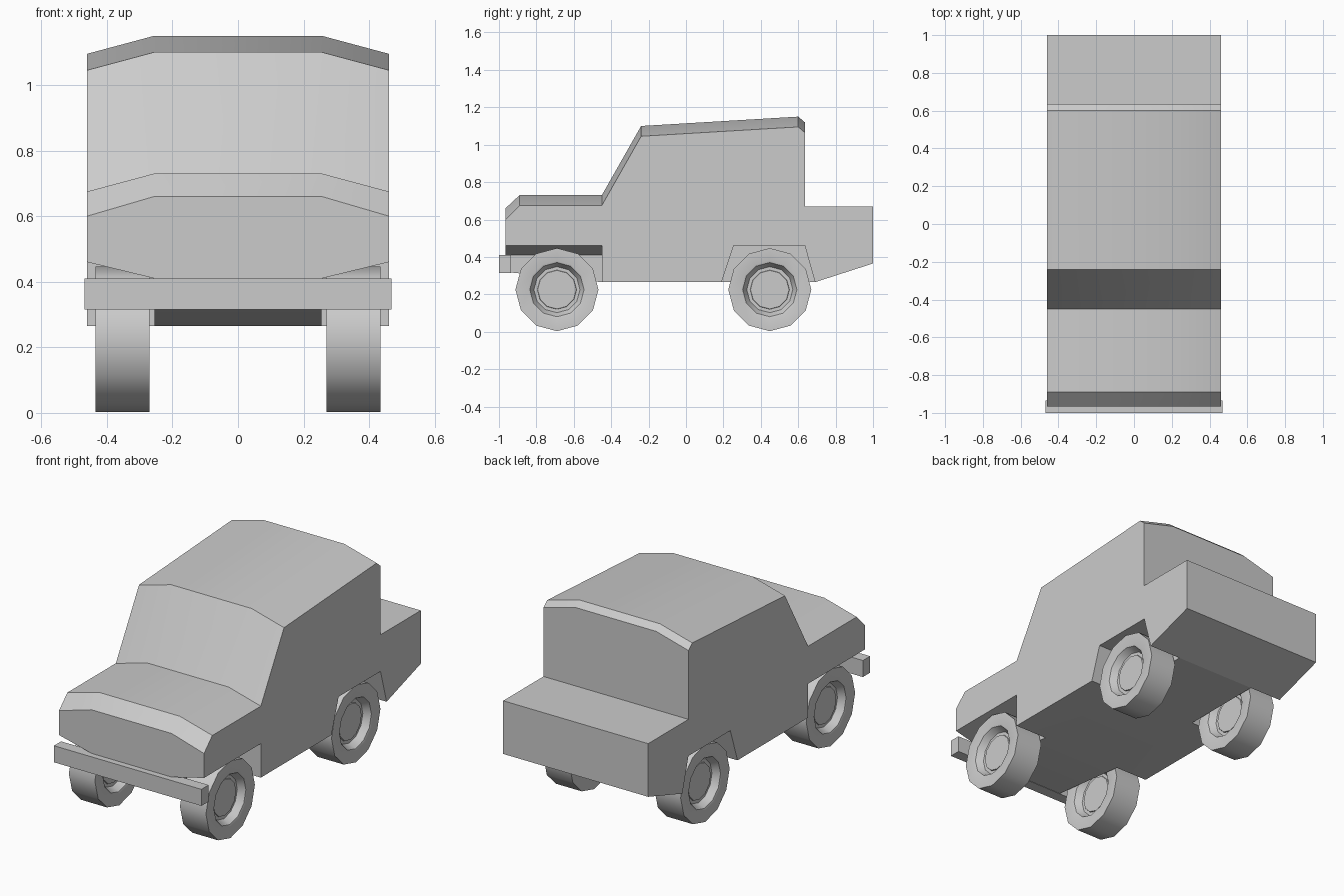
import bpy, bmesh, math

if "Cube" in bpy.data.objects:
    bpy.data.objects.remove(bpy.data.objects["Cube"])


def finish(bm, name, angle):
    bmesh.ops.remove_doubles(bm, verts=bm.verts, dist=1e-5)
    bmesh.ops.recalc_face_normals(bm, faces=bm.faces)
    me = bpy.data.meshes.new(name)
    bm.to_mesh(me)
    bm.free()
    ob = bpy.data.objects.new(name, me)
    bpy.context.collection.objects.link(ob)
    bpy.ops.object.select_all(action='DESELECT')
    ob.select_set(True)
    bpy.context.view_layer.objects.active = ob
    bpy.ops.object.shade_smooth_by_angle(angle=math.radians(angle))
    return ob


def face(bm, points):
    bm.faces.new([bm.verts.new(p) for p in points])


def strip(bm, a, b):
    """Closed band of quads between two matching loops."""
    for i in range(len(a)):
        j = (i + 1) % len(a)
        face(bm, [a[i], a[j], b[j], b[i]])


# Body outline: y, z at the raised centre panel, z at the outer side
upper = [(-0.965, 0.41, 0.46), (-0.965, 0.66, 0.60), (-0.89, 0.73, 0.675),
         (-0.45, 0.73, 0.675), (-0.24, 1.10, 1.045), (0.60, 1.15, 1.095),
         (0.635, 1.12, 1.065), (0.635, 0.67, 0.67), (1.0, 0.67, 0.67),
         (1.0, 0.365, 0.365), (0.69, 0.265, 0.265)]
rear_arch = [(0.635, 0.46, 0.46), (0.255, 0.46, 0.46)]
sill = [(0.19, 0.265, 0.265), (-0.45, 0.265, 0.265)]
front_well = (-0.45, 0.41, 0.46)
chassis_nose = (-0.965, 0.32, 0.32)
XC, XE = 0.255, 0.46


def loop(x, pts, k=1):
    return [(x, p[0], p[k]) for p in pts]


# Body: centre panel plus two sloping sides with wheel arches
bm = bmesh.new()
centre = upper + sill + [chassis_nose]
side = upper + rear_arch + sill + [front_well]
strip(bm, loop(-XC, centre), loop(XC, centre))
for s in (-1, 1):
    outer = loop(s * XE, side, 2)
    strip(bm, loop(s * XC, side), outer)
    face(bm, outer)
    face(bm, loop(s * XC, [upper[-1]] + rear_arch + [sill[0]]))
    face(bm, loop(s * XC, [sill[1], front_well, upper[0], chassis_nose]))
finish(bm, "body", 17)

# Front bumper
bm = bmesh.new()
bmesh.ops.create_cube(bm, size=1)
for v in bm.verts:
    v.co = (v.co.x * 0.936, -0.9675 + v.co.y * 0.065, 0.3625 + v.co.z * 0.095)
finish(bm, "front_bumper", 17)

# Wheels: 12-sided, recessed rim and raised hub on both faces
half = [(0.0825, 0.222), (0.0825, 0.155), (0.079, 0.145), (0.040, 0.123),
        (0.040, 0.105), (0.046, 0.103)]
profile = [(-x, r) for x, r in reversed(half)] + half


def wheel(name, cx, cy):
    bm = bmesh.new()
    rings = [[(cx + x, cy + r * math.sin(i * math.pi / 6),
               0.225 + r * math.cos(i * math.pi / 6)) for i in range(12)]
             for x, r in profile]
    for a, b in zip(rings, rings[1:]):
        strip(bm, a, b)
    face(bm, rings[0])
    face(bm, rings[-1])
    finish(bm, name, 40)


for s, lr in ((-1, "left"), (1, "right")):
    for cy, fr in ((-0.69, "front"), (0.448, "rear")):
        wheel(f"{fr}_{lr}_wheel", s * 0.3525, cy)
